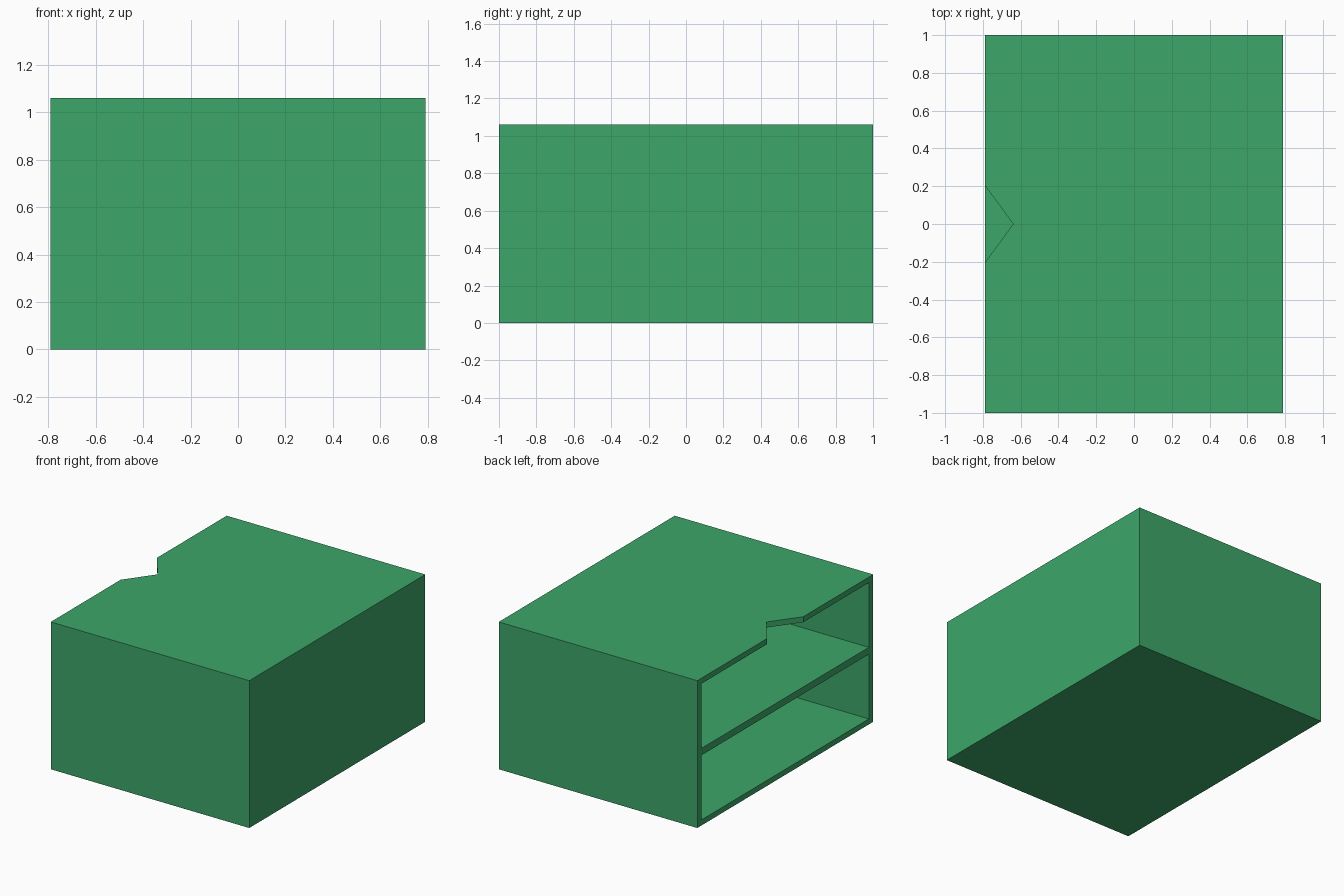
import bpy
import bmesh
from mathutils import Vector

cube = bpy.data.objects.get("Cube")
if cube:
    bpy.data.objects.remove(cube, do_unlink=True)

# Overall size and panel thicknesses
X, Y, H = 0.79, 1.0, 1.06
WALL, SLAB, SHELF = 0.05, 0.04, 0.05
BAY = (H - 2 * SLAB - SHELF) / 2

green = bpy.data.materials.new("green")
green.use_nodes = True
colour = (0.047, 0.38, 0.142, 1)
green.diffuse_color = colour
green.node_tree.nodes["Principled BSDF"].inputs["Base Color"].default_value = colour


def prism(name, outline, z0, z1):
    """Extrude an xy outline from z0 up to z1."""
    bm = bmesh.new()
    base = bm.faces.new([bm.verts.new((x, y, z0)) for x, y in outline])
    top = bmesh.ops.extrude_face_region(bm, geom=[base])["geom"]
    bmesh.ops.translate(bm, vec=Vector((0, 0, z1 - z0)),
                        verts=[g for g in top if isinstance(g, bmesh.types.BMVert)])
    bmesh.ops.recalc_face_normals(bm, faces=bm.faces)
    mesh = bpy.data.meshes.new(name)
    bm.to_mesh(mesh)
    bm.free()
    mesh.materials.append(green)
    obj = bpy.data.objects.new(name, mesh)
    bpy.context.collection.objects.link(obj)
    return obj


def rect(x0, x1, y):
    return [(x0, -y), (x1, -y), (x1, y), (x0, y)]


def cut(target, cutter):
    mod = target.modifiers.new(cutter.name, "BOOLEAN")
    mod.operation = "DIFFERENCE"
    mod.solver = "EXACT"
    mod.object = cutter
    cutter.hide_render = True
    bpy.context.view_layer.objects.active = target
    bpy.ops.object.modifier_apply(modifier=mod.name)
    bpy.data.objects.remove(cutter, do_unlink=True)


# Outer case
case = prism("case", rect(-X, X, Y), 0, H)

# Two stacked bays open on the right-hand side
for i in range(2):
    z = SLAB + i * (BAY + SHELF)
    cut(case, prism("bay_cutter", rect(-X - 0.1, X - WALL, Y - WALL), z, z + BAY))

# Triangular finger notch in the top panel, edges extended past the case
tip, half, depth = -0.64, 0.205, 0.15
far = 2 * half
cut(case, prism("notch_cutter",
                [(tip, 0), (tip - 2 * depth, far), (tip - 2 * depth, -far)],
                H - SLAB - 0.1, H + 0.1))
